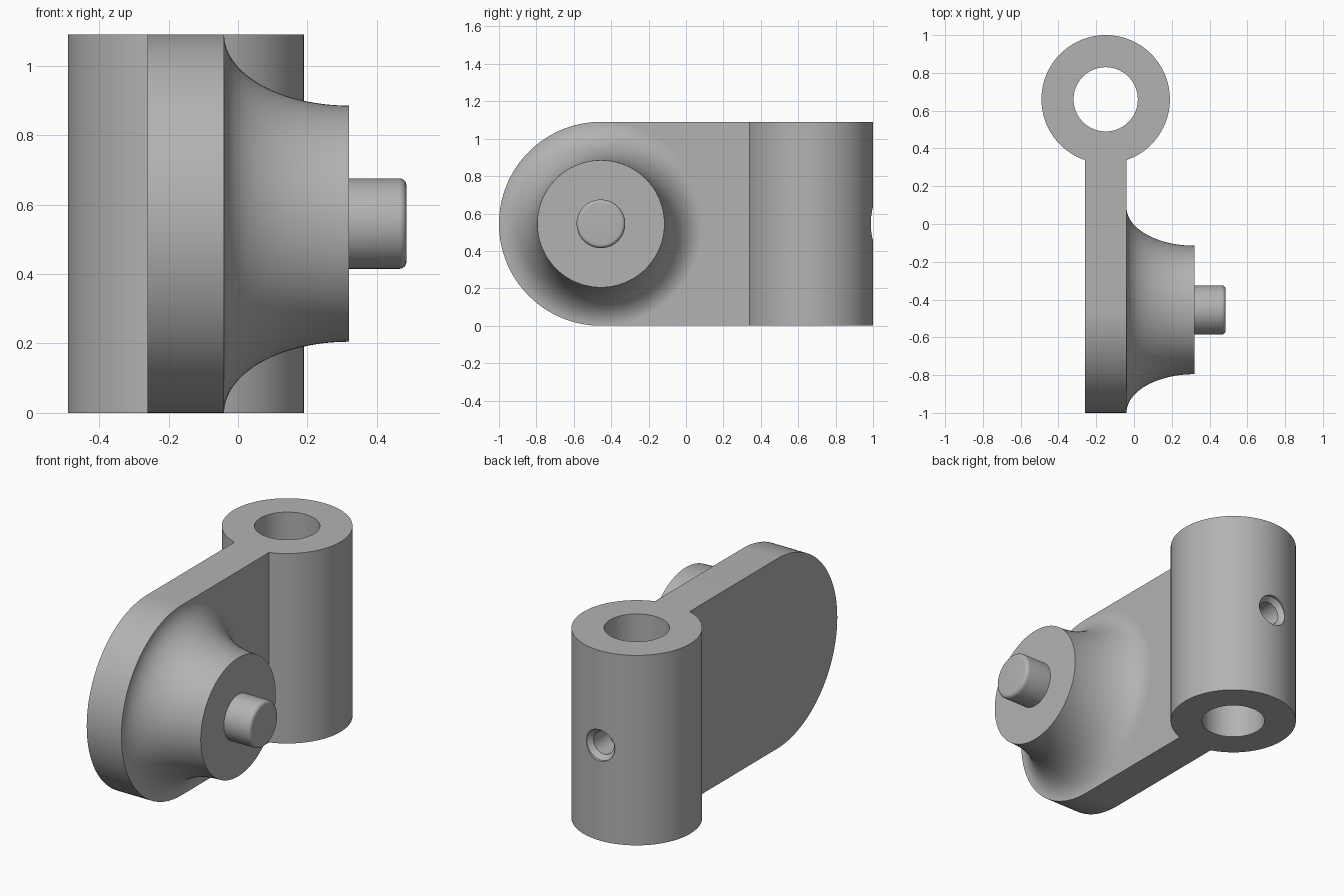
import bpy, bmesh, math
from mathutils import Matrix, Vector

cube = bpy.data.objects.get("Cube")
if cube:
    bpy.data.objects.remove(cube, do_unlink=True)

HEIGHT = 1.09
MID = HEIGHT / 2
TUBE = Vector((-0.15, 0.66, 0))      # tube axis
BOSS = Vector((0, -0.455, MID))      # boss and pin axis
PLATE_BACK, PLATE_FACE, BOSS_FACE, PIN_END = -0.26, -0.04, 0.32, 0.485

grey = bpy.data.materials.new("cast_grey")
grey.use_nodes = True
colour = (0.45, 0.45, 0.45, 1)
grey.diffuse_color = colour
grey.node_tree.nodes["Principled BSDF"].inputs["Base Color"].default_value = colour


def finish(name, bm):
    """Turn a bmesh into a linked object."""
    bmesh.ops.remove_doubles(bm, verts=bm.verts, dist=1e-5)
    bmesh.ops.recalc_face_normals(bm, faces=bm.faces)
    mesh = bpy.data.meshes.new(name)
    bm.to_mesh(mesh)
    bm.free()
    mesh.materials.append(grey)
    obj = bpy.data.objects.new(name, mesh)
    bpy.context.collection.objects.link(obj)
    return obj


def lathe(name, profile, origin, axis, steps=128):
    """Spin (radius, distance) points about an axis through origin."""
    bm = bmesh.new()
    verts = [bm.verts.new((r, 0, d)) for r, d in profile]
    edges = [bm.edges.new(pair) for pair in zip(verts, verts[1:])]
    bmesh.ops.spin(bm, geom=verts + edges, cent=(0, 0, 0), axis=(0, 0, 1),
                   angle=math.tau, steps=steps, use_merge=True)
    turn = Vector(axis).to_track_quat("Z", "Y").to_matrix().to_4x4()
    bm.transform(Matrix.Translation(origin) @ turn)
    return finish(name, bm)


def combine(target, other, operation):
    """Apply a boolean and remove the helper object."""
    mod = target.modifiers.new(operation, "BOOLEAN")
    mod.object, mod.operation, mod.solver = other, operation, "EXACT"
    bpy.context.view_layer.objects.active = target
    bpy.ops.object.modifier_apply(modifier=mod.name)
    bpy.data.objects.remove(other, do_unlink=True)


# Upright tube with a through bore
R, BORE = 0.34, 0.17
body = lathe("bracket_body", [(R, 0), (R, HEIGHT), (BORE, HEIGHT), (BORE, 0), (R, 0)],
             TUBE, (0, 0, 1))

# Flat arm with a round front end, running into the tube wall
bm = bmesh.new()
outline = [(0.42, 0), (0.42, HEIGHT)]
for i in range(65):
    a = math.pi / 2 + math.pi * i / 64
    outline.append((BOSS.y + MID * math.cos(a), MID + MID * math.sin(a)))
face = bm.faces.new([bm.verts.new((PLATE_BACK, y, z)) for y, z in outline])
moved = bmesh.ops.extrude_face_region(bm, geom=[face])["geom"]
bmesh.ops.translate(bm, vec=(PLATE_FACE - PLATE_BACK, 0, 0),
                    verts=[g for g in moved if isinstance(g, bmesh.types.BMVert)])
bm.faces.ensure_lookup_table()
combine(body, finish("arm", bm), "UNION")

# Countersunk screw hole through the back wall of the tube
hole = lathe("screw_hole_cutter",
             [(0, 0.05), (0.065, 0.05), (0.065, 0.30), (0.09, 0.325), (0.09, 0.4), (0, 0.4)],
             TUBE + Vector((0, 0, MID)), (0, 1, 0), 48)
hole.hide_render = True
combine(body, hole, "DIFFERENCE")

# Flared boss: a quarter-ellipse sweep ending in a flat face
NECK = 0.34
flare = []
for i in range(33):
    t = math.pi / 2 * i / 32
    flare.append((MID - (MID - NECK) * math.sin(t),
                  BOSS_FACE - (BOSS_FACE - PLATE_FACE) * math.cos(t)))
boss = lathe("flared_boss", flare + [(0, BOSS_FACE)], BOSS, (1, 0, 0))

# Pin with a rounded tip edge
PIN, ROUND = 0.13, 0.02
tip = [(PIN - ROUND + ROUND * math.cos(t), PIN_END - ROUND + ROUND * math.sin(t))
       for t in (math.pi / 2 * i / 6 for i in range(7))]
pin = lathe("pin", [(PIN, BOSS_FACE - 0.02)] + tip + [(0, PIN_END)], BOSS, (1, 0, 0), 64)

# Smooth shading with crisp edges
bpy.ops.object.select_all(action="DESELECT")
for obj in (body, boss, pin):
    obj.select_set(True)
bpy.context.view_layer.objects.active = body
bpy.ops.object.shade_smooth_by_angle(angle=math.radians(30))
